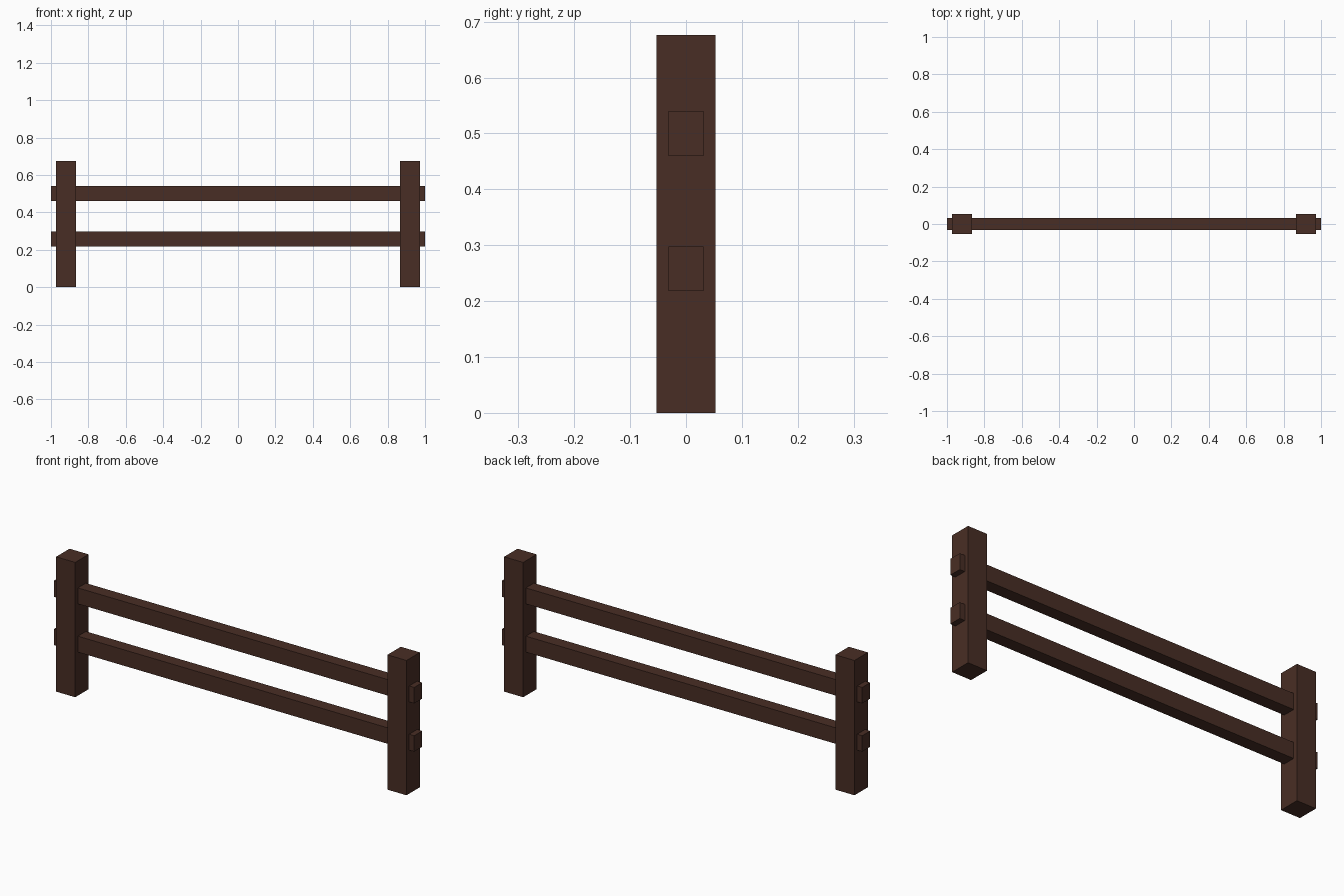
import bpy

if "Cube" in bpy.data.objects:
    bpy.data.objects.remove(bpy.data.objects["Cube"])

wood = bpy.data.materials.new("dark_brown_wood")
wood.diffuse_color = (0.066, 0.027, 0.018, 1.0)
wood.use_nodes = True
wood.node_tree.nodes["Principled BSDF"].inputs["Base Color"].default_value = wood.diffuse_color


def box(name, center, size):
    """Flat-faced beam, sized in mesh data so scale stays 1."""
    bpy.ops.mesh.primitive_cube_add(size=1, location=center)
    ob = bpy.context.object
    ob.name = name
    for v in ob.data.vertices:
        v.co = [c * s for c, s in zip(v.co, size)]
    ob.data.materials.append(wood)
    return ob


# Upright posts at both ends
for side, x in (("left", -0.919), ("right", 0.919)):
    box(f"{side}_post", (x, 0, 0.338), (0.106, 0.106, 0.676))

# Horizontal rails passing through the posts
for level, z in (("lower", 0.258), ("upper", 0.5)):
    box(f"{level}_rail", (0, 0, z), (2.0, 0.063, 0.08))
